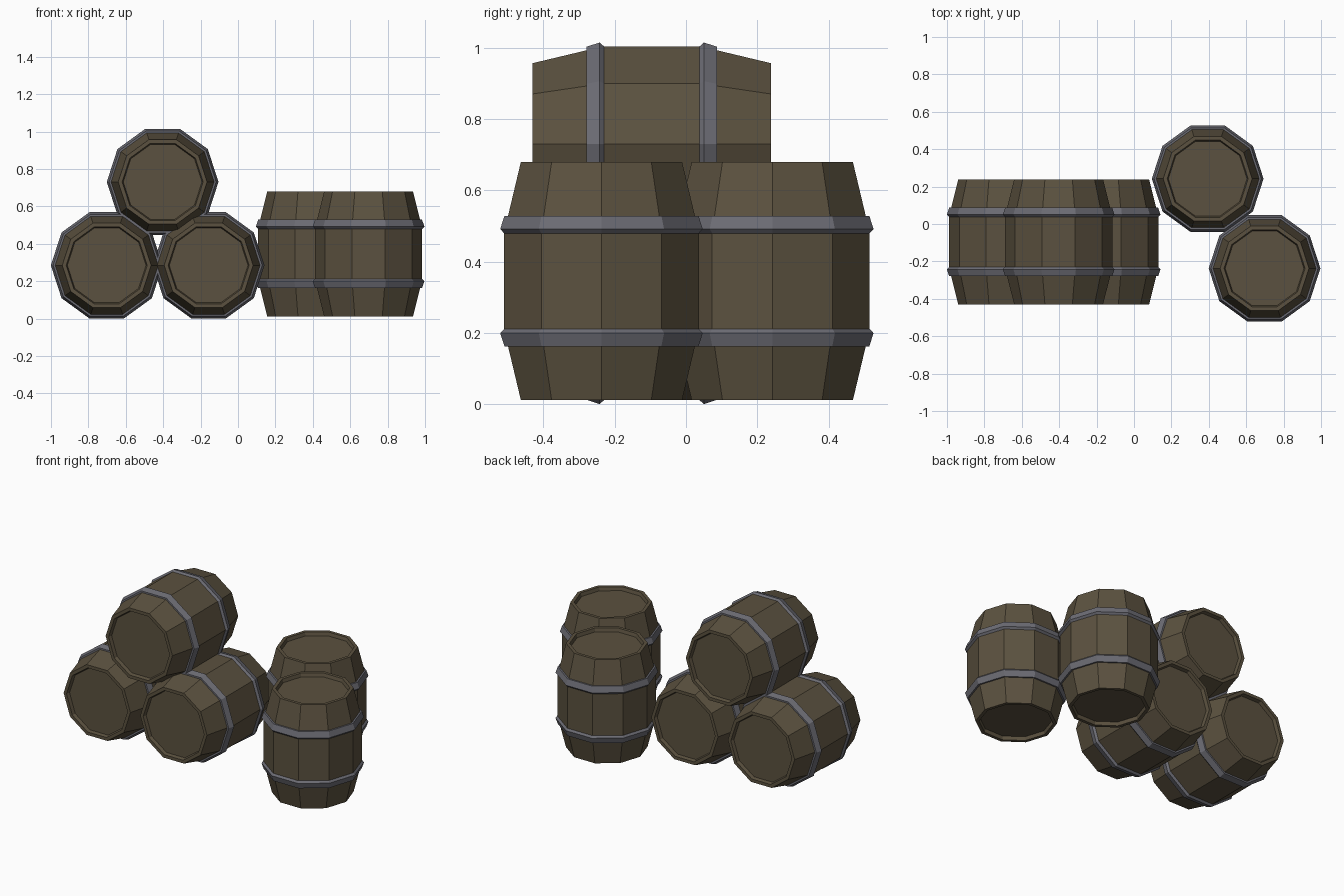
import bpy, bmesh, math
from mathutils import Matrix, Vector

if "Cube" in bpy.data.objects:
    bpy.data.objects.remove(bpy.data.objects["Cube"])

SIDES = 10
K = 1 / math.cos(math.pi / SIDES)   # flat-to-flat radius -> corner radius


def material(name, rgb):
    m = bpy.data.materials.new(name)
    m.diffuse_color = (*rgb, 1)
    m.use_nodes = True
    m.node_tree.nodes["Principled BSDF"].inputs["Base Color"].default_value = m.diffuse_color
    return m


wood = material("dark wood", (0.105, 0.083, 0.050))
iron = material("grey iron", (0.150, 0.150, 0.175))


def lathe(name, profile, mat, matrix, closed=False):
    """Spin (apothem, axial) points into a ten-sided solid."""
    bm = bmesh.new()
    rings = []
    for r, z in profile:
        rings.append([bm.verts.new((r * K * math.cos(2 * math.pi * i / SIDES),
                                    r * K * math.sin(2 * math.pi * i / SIDES), z))
                      for i in range(SIDES)])
    pairs = list(zip(rings, rings[1:]))
    if closed:
        pairs.append((rings[-1], rings[0]))
    for a, b in pairs:
        for i in range(SIDES):
            j = (i + 1) % SIDES
            bm.faces.new((a[i], a[j], b[j], b[i]))
    if not closed:
        bm.faces.new(rings[0][::-1])
        bm.faces.new(rings[-1])
    bmesh.ops.recalc_face_normals(bm, faces=bm.faces)
    me = bpy.data.meshes.new(name)
    bm.to_mesh(me)
    bm.free()
    me.materials.append(mat)
    ob = bpy.data.objects.new(name, me)
    ob.matrix_world = matrix
    bpy.context.collection.objects.link(ob)


# half profiles, measured from the middle of the barrel
H = 0.334
half_body = [(0.273, 0.137), (0.226, H), (0.206, H), (0.200, H - 0.022)]
body = [(r, -z) for r, z in reversed(half_body)] + half_body
hoop = [(0.262, 0.134), (0.273, 0.134), (0.284, 0.146), (0.272, 0.183), (0.255, 0.183)]


def barrel(name, centre, lying):
    m = Matrix.Translation(Vector(centre))
    if lying:
        m = m @ Matrix.Rotation(math.pi / 2, 4, 'X')
    lathe(name + "_barrel", body, wood, m)
    for side, s in (("upper", 1), ("lower", -1)):
        lathe(f"{name}_{side}_hoop", [(r, s * z) for r, z in hoop], iron, m, closed=True)


# pile of three lying barrels
barrel("left_lying", (-0.702, -0.096, 0.285), True)
barrel("right_lying", (-0.157, -0.096, 0.285), True)
barrel("top_lying", (-0.403, -0.096, 0.731), True)
# two standing barrels
barrel("back_standing", (0.394, 0.242, 0.346), False)
barrel("front_standing", (0.698, -0.237, 0.346), False)
